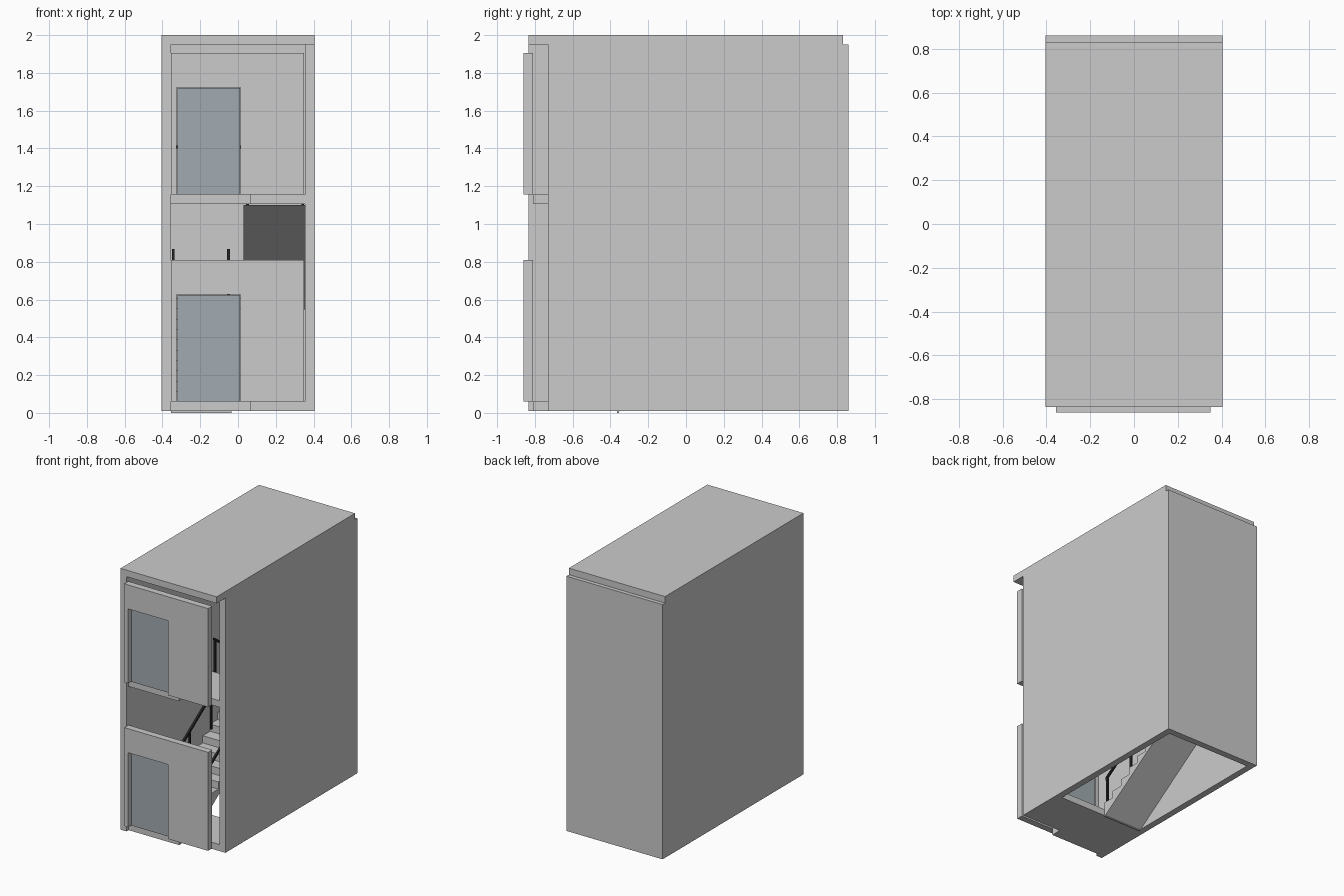
import bpy, bmesh

if "Cube" in bpy.data.objects:
    bpy.data.objects.remove(bpy.data.objects["Cube"])

def material(name, rgb):
    m = bpy.data.materials.new(name)
    m.diffuse_color = (*rgb, 1)
    m.use_nodes = True
    m.node_tree.nodes["Principled BSDF"].inputs["Base Color"].default_value = m.diffuse_color
    return m

GLASS = material("door_glass", (0.36, 0.41, 0.44))
BLACK = material("rail_black", (0.02, 0.02, 0.02))

def prism(name, pts, axis, a, b, mat=None):
    """Extrude a 2D profile from a to b; axis x uses (y, z) points, axis y uses (x, z)."""
    bm = bmesh.new()
    place = (lambda p, t: (t, p[0], p[1])) if axis == 'x' else (lambda p, t: (p[0], t, p[1]))
    lo = [bm.verts.new(place(p, a)) for p in pts]
    hi = [bm.verts.new(place(p, b)) for p in pts]
    bm.faces.new(lo)
    bm.faces.new(hi[::-1])
    n = len(pts)
    for i in range(n):
        j = (i + 1) % n
        bm.faces.new((lo[i], hi[i], hi[j], lo[j]))
    bmesh.ops.recalc_face_normals(bm, faces=bm.faces)
    me = bpy.data.meshes.new(name)
    bm.to_mesh(me)
    bm.free()
    ob = bpy.data.objects.new(name, me)
    bpy.context.collection.objects.link(ob)
    if mat:
        me.materials.append(mat)
    return ob

def box(name, x, y, z, mat=None):
    return prism(name, [(y[0], z[0]), (y[1], z[0]), (y[1], z[1]), (y[0], z[1])],
                 'x', x[0], x[1], mat)

# Outer shell: the right wall stops short of the left one at the front
IN, OUT = 0.355, 0.405
box("left_wall", (-OUT, -IN), (-0.835, 0.86), (0.01, 1.95))
box("right_wall", (IN, OUT), (-0.73, 0.86), (0.01, 1.95))
box("back_wall", (-IN, IN), (0.81, 0.86), (0.01, 1.95))
box("roof", (-OUT, OUT), (-0.835, 0.83), (1.95, 2.0))

# Landings and front panels with door openings, one set per storey
Y0, Y1 = -0.365, 0.44
F1, MID, F2 = 0.06, 0.6075, 1.155
for label, z in (("lower", F1), ("upper", F2)):
    box(label + "_landing", (-IN, IN), (-0.73, Y0), (z - 0.05, z))
    box(label + "_threshold", (-IN, 0.07), (-0.81, -0.73), (z - 0.05, z))
    prism(label + "_front_panel",
          [(-0.355, z), (-0.325, z), (-0.325, z + 0.567), (0.013, z + 0.567),
           (0.013, z), (0.35, z), (0.35, z + 0.75), (-0.355, z + 0.75)],
          'y', -0.86, -0.81)
    box(label + "_door", (-0.32, 0.01), (-0.825, -0.815), (z, z + 0.565), GLASS)
box("middle_landing", (-IN, IN), (Y1, 0.81), (MID - 0.055, MID))

# Stair flights: ten risers, nine treads, sloping soffit
def flight(name, x, ya, yb, za, zb, steps=10):
    run, rise = (yb - ya) / (steps - 1), (zb - za) / steps
    pts = [(ya, za - 0.06)]
    for i in range(steps - 1):
        top = za + rise * (i + 1)
        pts += [(ya + run * i, top), (ya + run * (i + 1), top)]
    pts += [(yb, zb - 0.055)]
    prism(name, pts, 'x', x[0], x[1])

flight("lower_flight", (-IN, -0.035), Y0, Y1, F1, MID)
flight("upper_flight", (0.03, IN), Y1, Y0, MID, F2)

# Handrails with posts along both sides of each flight
H, T = 0.26, 0.014
def handrail(name, x, ya, yb, za, zb):
    prism(name + "_rail", [(ya, za + H - 0.02), (yb, zb + H - 0.02), (yb, zb + H), (ya, za + H)],
          'x', x - T / 2, x + T / 2, BLACK)
    for i in range(4):
        t = 0.02 + 0.96 * i / 3
        y, z = ya + (yb - ya) * t, za + (zb - za) * t
        box(f"{name}_post_{i}", (x - T / 2, x + T / 2), (y - T / 2, y + T / 2),
            (z - 0.01, z + H - 0.01), BLACK)

for side, x in (("wall", -0.342), ("inner", -0.05)):
    handrail("lower_" + side, x, Y0, Y1, F1, MID)
    handrail("upper_" + side, -x, Y1, Y0, MID, F2)

# Guard rail on the upper landing above the lower flight
y = (Y0 - T, Y0)
box("guard_top", (-IN, 0.03), y, (F2 + H - T, F2 + H), BLACK)
for i, x in enumerate((-0.348, -0.16, 0.023)):
    box(f"guard_post_{i}", (x - T / 2, x + T / 2), y, (F2, F2 + H - T), BLACK)

# Foot of the lower flight resting on the ground line
box("flight_foot", (-IN, -0.035), (Y0, Y0 + 0.01), (0.0, F1))
